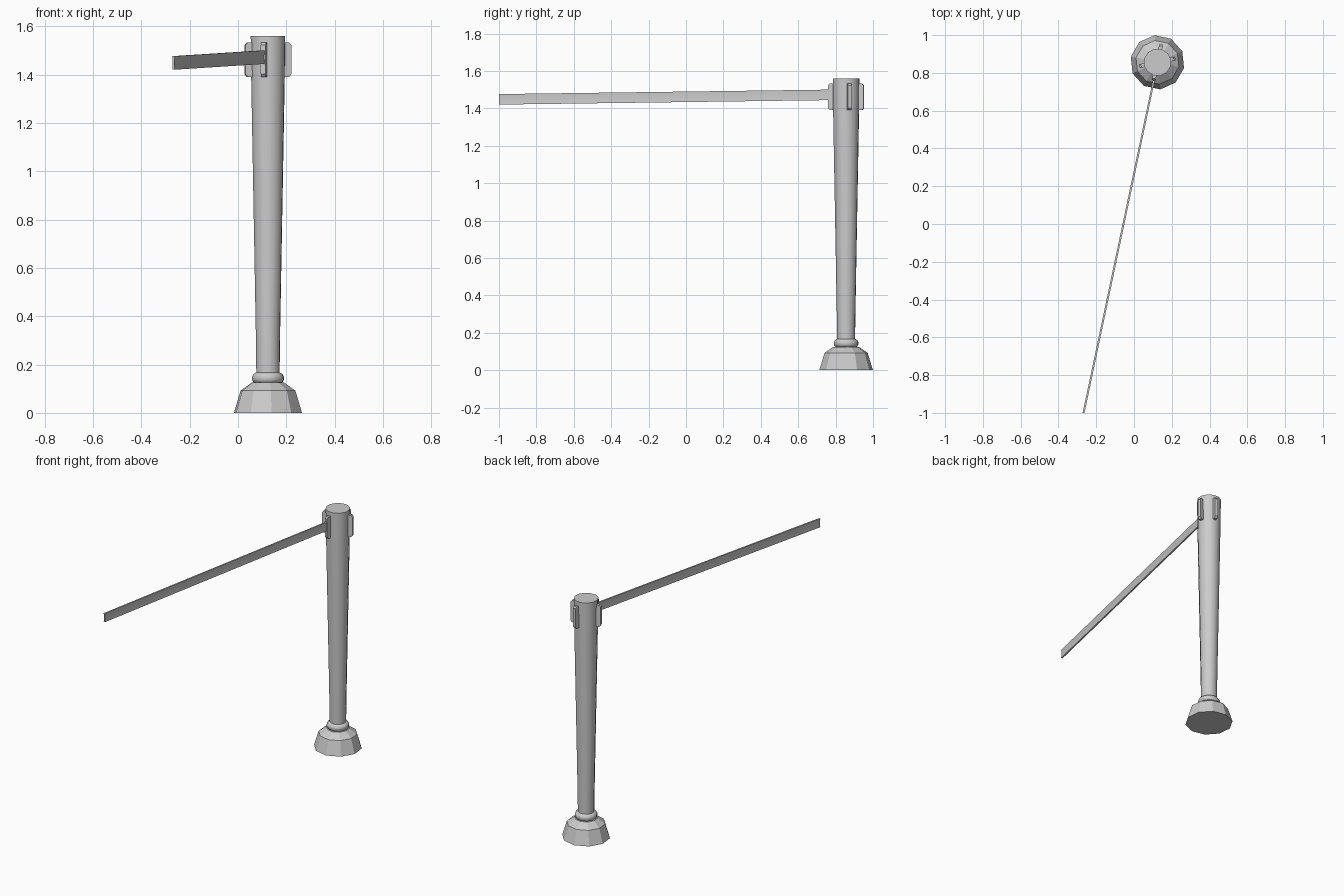
import bpy, bmesh, math
from mathutils import Vector

if "Cube" in bpy.data.objects:
    bpy.data.objects.remove(bpy.data.objects["Cube"])

CX, CY = 0.124, 0.856          # post axis


def finish(name, bm, smooth=None):
    bmesh.ops.recalc_face_normals(bm, faces=bm.faces)
    me = bpy.data.meshes.new(name)
    bm.to_mesh(me)
    bm.free()
    ob = bpy.data.objects.new(name, me)
    bpy.context.collection.objects.link(ob)
    if smooth:
        bpy.context.view_layer.objects.active = ob
        ob.select_set(True)
        bpy.ops.object.shade_smooth_by_angle(angle=math.radians(smooth))
        ob.select_set(False)
    return ob


def loft(name, sections, smooth=None):
    """Skin a list of closed point loops and cap both ends."""
    bm = bmesh.new()
    loops = [[bm.verts.new(p) for p in s] for s in sections]
    for a, b in zip(loops, loops[1:]):
        for i in range(len(a)):
            j = (i + 1) % len(a)
            bm.faces.new((a[i], a[j], b[j], b[i]))
    bm.faces.new(loops[0])
    bm.faces.new(loops[-1])
    return finish(name, bm, smooth)


def lathe(name, profile, sides, start=0, smooth=None):
    secs = []
    for r, z in profile:
        secs.append([(CX + r * math.cos(math.radians(start + 360 * i / sides)),
                      CY + r * math.sin(math.radians(start + 360 * i / sides)), z)
                     for i in range(sides)])
    return loft(name, secs, smooth)


# Faceted weighted foot
lathe("base", [(0.144, 0), (0.116, 0.092), (0.069, 0.125)], 10, start=96)

# Rounded collar above the foot
lathe("collar", [(0.052, 0.122), (0.061, 0.126), (0.067, 0.137), (0.067, 0.150),
                 (0.061, 0.161), (0.050, 0.167)], 12, start=12, smooth=60)

# Tapered post
lathe("post", [(0.049, 0.125), (0.0505, 0.28), (0.071, 1.39), (0.073, 1.56)],
      12, start=12, smooth=40)

# Four belt clips: slim tabs with a chamfered lower and upper end
for n, deg in enumerate((12, 78, 192, 258)):
    a = math.radians(deg)
    out = Vector((math.cos(a), math.sin(a), 0))
    side = Vector((-out.y, out.x, 0))
    c = Vector((CX, CY, 0))
    secs = []
    for w, profile in ((-0.010, 0), (0.010, 0)):
        secs.append([c + side * w + out * r + Vector((0, 0, z)) for r, z in
                     ((0.055, 1.390), (0.088, 1.390), (0.097, 1.402),
                      (0.097, 1.522), (0.088, 1.532), (0.055, 1.532))])
    loft(f"belt_clip_{n + 1}", secs)

# Belt strip, slightly waisted, dropping gently toward its free end
start, end = Vector((0.108, 0.775, 1.472)), Vector((-0.267, -1.0, 1.448))
d = (end - start).normalized()
across = Vector((-d.y, d.x, 0)).normalized()
cross = ((-0.005, -0.028), (-0.003, 0), (-0.005, 0.028),
         (0.005, 0.028), (0.003, 0), (0.005, -0.028))
secs = []
for p in (start, end):
    sec = []
    for u, v in cross:
        q = p + across * u + Vector((0, 0, v))
        if p is end:
            q -= d * ((q.y + 1.0) / d.y)   # trim square to y = -1
        sec.append(q)
    secs.append(sec)
loft("belt", secs, smooth=40)
